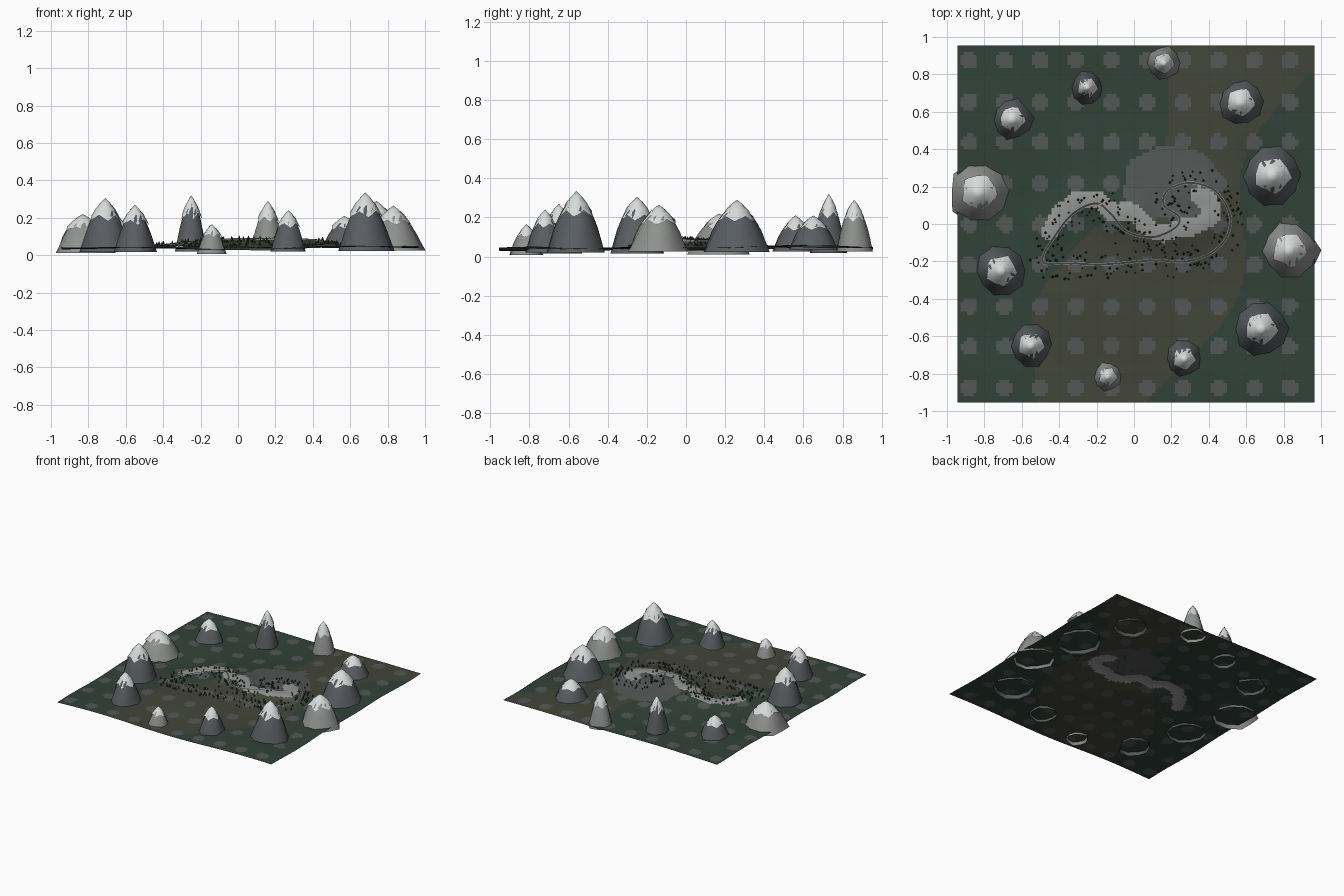
import bpy, bmesh, math, random
from mathutils import Vector

if "Cube" in bpy.data.objects:
    bpy.data.objects.remove(bpy.data.objects["Cube"])

random.seed(7)


def mat(name, c):
    m = bpy.data.materials.new(name)
    m.diffuse_color = (*c, 1)
    m.use_nodes = True
    m.node_tree.nodes["Principled BSDF"].inputs["Base Color"].default_value = m.diffuse_color
    return m


GREEN = mat("grass", (0.03, 0.055, 0.04))
OLIVE = mat("dry_grass", (0.055, 0.06, 0.04))
STONE = mat("stone_spots", (0.085, 0.095, 0.09))
PALE = mat("pale_ridge", (0.30, 0.31, 0.30))
ROCK = mat("dark_rock", (0.10, 0.11, 0.12))
ROCK2 = mat("light_rock", (0.27, 0.28, 0.27))
SNOW = mat("snow", (0.68, 0.72, 0.71))
ROAD = mat("asphalt", (0.05, 0.05, 0.055))
EDGE = mat("road_edge", (0.35, 0.35, 0.34))
TREE = mat("fir", (0.015, 0.035, 0.025))
ORANGE = mat("orange", (0.7, 0.25, 0.03))


def finish(name, bm, mats, smooth=True):
    me = bpy.data.meshes.new(name)
    bm.to_mesh(me)
    bm.free()
    for m in mats:
        me.materials.append(m)
    for p in me.polygons:
        p.use_smooth = smooth
    ob = bpy.data.objects.new(name, me)
    bpy.context.collection.objects.link(ob)
    return ob


def spline(pts, n, closed):
    out, k = [], len(pts)
    get = (lambda i: Vector(pts[i % k])) if closed else (lambda i: Vector(pts[min(max(i, 0), k - 1)]))
    for i in range(k if closed else k - 1):
        a, b, c, d = (get(i + j) for j in (-1, 0, 1, 2))
        for s in range(n):
            t = s / n
            out.append(0.5 * (2 * b + (c - a) * t + (2 * a - 5 * b + 4 * c - d) * t * t
                              + (3 * b - a - 3 * c + d) * t ** 3))
    return out


# ridge line and circuit centre line
RIDGE = spline([(-.45, -.03), (-.34, .11), (-.2, .13), (-.1, .06), (0, .06), (.1, -.03),
                (.25, -.03), (.38, .02), (.42, .1), (.34, .17)], 5, False)
TRACK = spline([(-.49, -.2), (-.42, -.06), (-.32, .06), (-.2, .11), (-.12, .05), (-.04, -.04), (.1, -.07),
                (.22, -.02), (.24, .04), (.16, .1), (.18, .18), (.3, .22), (.43, .18), (.51, .06),
                (.5, -.06), (.42, -.15), (.28, -.2), (.1, -.195), (-.15, -.215), (-.35, -.21)], 12, True)


def ridge_dist(x, y):
    return min((p.x - x) ** 2 + (p.y - y) ** 2 for p in RIDGE) ** 0.5


def height(x, y):
    h = 0.041 + 0.004 * (x + y)
    h += 0.006 * math.sin(5.2 * x + 1.5) * math.cos(4.1 * y) + 0.004 * math.sin(9 * y + 4 * x)
    h += 0.026 * math.exp(-((x - .2) ** 2 + (y - .15) ** 2) / .22)
    return h + 0.022 * math.exp(-(ridge_dist(x, y) / .1) ** 2)


# rolling ground sheet with coloured patches
bm = bmesh.new()
bmesh.ops.create_grid(bm, x_segments=110, y_segments=110, size=0.955)
for v in bm.verts:
    v.co.x += 0.01
    v.co.z = height(v.co.x, v.co.y)
for f in bm.faces:
    c = f.calc_center_median()
    dx = (c.x + .88 + .095) % .19 - .095
    dy = (c.y + .875 + .109) % .2185 - .109
    wob = .012 * math.sin(31 * c.x) * math.cos(27 * c.y)
    band = abs(c.x - .45 * c.y - .2) + .15 * math.sin(4 * c.y)
    if ridge_dist(c.x, c.y) < .048 + wob:
        f.material_index = 3
    elif math.hypot(dx, dy) < .045 or math.hypot(c.x - .2, (c.y - .22) * 1.3) < .26 + wob:
        f.material_index = 2
    elif band < .38:
        f.material_index = 1
finish("ground", bm, [GREEN, OLIVE, STONE, PALE])


# circuit ribbons following the ground
def ribbon(name, offset, width, lift, material):
    bm = bmesh.new()
    n, rows = len(TRACK), []
    for i, p in enumerate(TRACK):
        d = (TRACK[(i + 1) % n] - TRACK[i - 1]).normalized()
        nrm = Vector((-d.y, d.x))
        row = []
        for s in (-.5, .5):
            q = p + nrm * (offset + s * width)
            row.append(bm.verts.new((q.x, q.y, height(q.x, q.y) + lift)))
        rows.append(row)
    for i in range(n):
        a, b = rows[i], rows[(i + 1) % n]
        bm.faces.new((a[1], a[0], b[0], b[1]))
    finish(name, bm, [material])


ribbon("road", 0, .010, .002, ROAD)
ribbon("road_edge_left", .006, .002, .0025, EDGE)
ribbon("road_edge_right", -.006, .002, .0025, EDGE)


# mountains: x, y, radius, peak height, light rock
PEAKS = [(.16, .86, .10, .29, 1), (-.25, .73, .095, .32, 0), (-.65, .56, .12, .21, 0),
         (.57, .65, .135, .21, 0), (.74, .26, .17, .29, 0), (.83, -.14, .16, .265, 1),
         (.68, -.56, .15, .335, 0), (.27, -.72, .105, .24, 0), (-.14, -.815, .088, .165, 1),
         (-.55, -.65, .12, .27, 0), (-.71, -.25, .15, .305, 0), (-.83, .17, .165, .22, 1)]
PROFILE = [(0, 1), (.2, .86), (.4, .73), (.56, .6), (.68, .48), (.8, .34), (.91, .17)]


def cone_shell(name, x, y, z0, top, r, prof, jit, twist, material, jag=0.0):
    bm = bmesh.new()
    n, rings = len(jit), []
    for k, (t, s) in enumerate(prof):
        ring = []
        for i in range(n):
            a = 2 * math.pi * i / n + twist * t
            low = jag * (i % 2) if k == 0 else 0
            rad = r * (s + low * .9) * (1 + (jit[i] - 1) * (1 - t * .5))
            ring.append(bm.verts.new((x + rad * math.cos(a), y + rad * math.sin(a),
                                      z0 + (top - z0) * (t - low))))
        rings.append(ring)
    tip = bm.verts.new((x, y, top))
    for a, b in zip(rings, rings[1:]):
        for i in range(n):
            j = (i + 1) % n
            bm.faces.new((a[i], a[j], b[j], b[i]))
    for i in range(n):
        bm.faces.new((rings[-1][i], rings[-1][(i + 1) % n], tip))
    finish(name, bm, [material])


for k, (x, y, r, top, light) in enumerate(PEAKS):
    z0 = max(0, height(x, y) - .022)
    jit = [random.uniform(.86, 1.08) for _ in range(10)]
    cone_shell(f"mountain_{k + 1}", x, y, z0, top - .004, r, PROFILE, jit, .5, ROCK2 if light else ROCK)
    cap = [(t, s * 1.06 + .01) for t, s in PROFILE[4:]]
    cone_shell(f"snow_cap_{k + 1}", x, y, z0, top, r, cap, jit, 2.6, SNOW, .1)

# small firs scattered along the circuit
bm = bmesh.new()
for k in range(330):
    p = random.choice(TRACK)
    a, d = random.uniform(0, 6.283), random.uniform(.02, .09)
    x, y = p.x + d * math.cos(a), p.y + d * math.sin(a)
    if min((q.x - x) ** 2 + (q.y - y) ** 2 for q in TRACK) < .016 ** 2:
        continue
    s = random.uniform(.7, 1.2)
    ring = [bm.verts.new((x + .006 * s * math.cos(i * 1.0472), y + .006 * s * math.sin(i * 1.0472),
                          height(x, y))) for i in range(6)]
    tip = bm.verts.new((x, y, height(x, y) + .017 * s))
    for i in range(6):
        bm.faces.new((ring[i], ring[(i + 1) % 6], tip))
finish("fir_trees", bm, [TREE], False)


# trackside stand and start marker
def block(name, x, y, sx, sy, sz, material):
    bm = bmesh.new()
    bmesh.ops.create_cube(bm, size=1)
    for v in bm.verts:
        v.co = (x + v.co.x * sx, y + v.co.y * sy, height(x, y) + (v.co.z + .5) * sz)
    finish(name, bm, [material], False)


block("stand", -.31, -.195, .05, .008, .009, EDGE)
block("start_marker", -.185, .105, .02, .005, .008, ORANGE)
